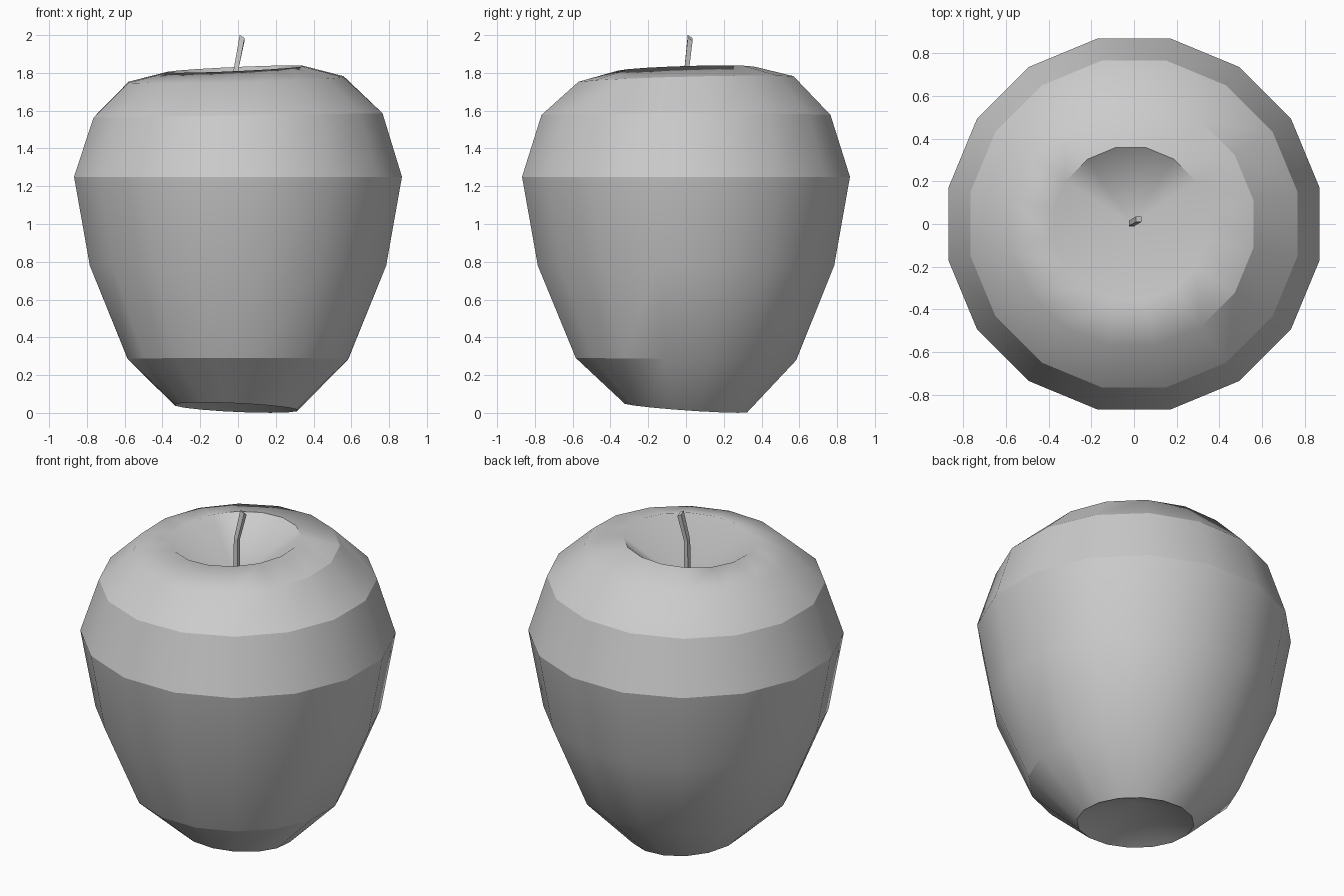
import bpy, bmesh, math

SIDES = 16

cube = bpy.data.objects.get("Cube")
if cube:
    bpy.data.objects.remove(cube, do_unlink=True)

grey = bpy.data.materials.new("light grey")
grey.use_nodes = True
colour = (0.6, 0.6, 0.6, 1)
grey.diffuse_color = colour
grey.node_tree.nodes["Principled BSDF"].inputs["Base Color"].default_value = colour


def ring(bm, sides, radius, centre, tilt=(0, 0)):
    """Ring of vertices, tilted by a rise along x and y."""
    cx, cy, cz = centre
    verts = []
    for i in range(sides):
        a = (i + 0.5) * math.tau / sides
        x, y = radius * math.cos(a), radius * math.sin(a)
        verts.append(bm.verts.new((cx + x, cy + y, cz + x * tilt[0] + y * tilt[1])))
    return verts


def bridge(bm, low, high):
    n = len(low)
    for i in range(n):
        j = (i + 1) % n
        bm.faces.new((low[i], low[j], high[j], high[i]))


def fan(bm, verts, tip):
    apex = bm.verts.new(tip)
    for i, v in enumerate(verts):
        bm.faces.new((v, verts[(i + 1) % len(verts)], apex))


def finish(bm, name, smooth):
    bmesh.ops.recalc_face_normals(bm, faces=bm.faces)
    for f in bm.faces:
        f.smooth = smooth
    mesh = bpy.data.meshes.new(name)
    bm.to_mesh(mesh)
    bm.free()
    mesh.materials.append(grey)
    obj = bpy.data.objects.new(name, mesh)
    bpy.context.collection.objects.link(obj)


# Fruit body: radius, height, x shift, tilt, and where its crease is sharp
always = lambda p: True
rings = [
    (0.33, 0.028, -0.01, (-0.045, -0.07), always),
    (0.595, 0.285, 0, (0, -0.01), lambda p: p.y < 0),
    (0.8, 0.78, 0, (0, 0), None),
    (0.885, 1.25, 0, (0, 0), always),
    (0.78, 1.575, 0, (0.015, 0), always),
    (0.58, 1.765, -0.01, (0.026, 0.026), lambda p: p.x > 0.3),
    (0.365, 1.82, -0.015, (0.045, 0.03), lambda p: p.y > 0.2),
]
bm = bmesh.new()
loops = [ring(bm, SIDES, r, (cx, 0, z), tilt) for r, z, cx, tilt, _ in rings]
for low, high in zip(loops, loops[1:]):
    bridge(bm, low, high)

# Hollows under the base and around the stem
fan(bm, loops[0], (-0.01, 0, 0.16))
fan(bm, loops[-1], (-0.01, 0, 1.55))

for loop, (*_, crease) in zip(loops, rings):
    for i, v in enumerate(loop):
        edge = bm.edges.get((v, loop[(i + 1) % SIDES]))
        if crease and crease((v.co + edge.other_vert(v).co) / 2):
            edge.smooth = False
finish(bm, "fruit_body", True)

# Bent stem with a slanted tip
bm = bmesh.new()
foot = ring(bm, 4, 0.018, (-0.01, 0, 1.53))
bend = ring(bm, 4, 0.018, (-0.01, 0.004, 1.82))
tip = ring(bm, 4, 0.018, (0.022, 0.022, 1.985), (-0.6, -0.6))
bridge(bm, foot, bend)
bridge(bm, bend, tip)
bm.faces.new(foot)
bm.faces.new(tip)
finish(bm, "stem", False)
